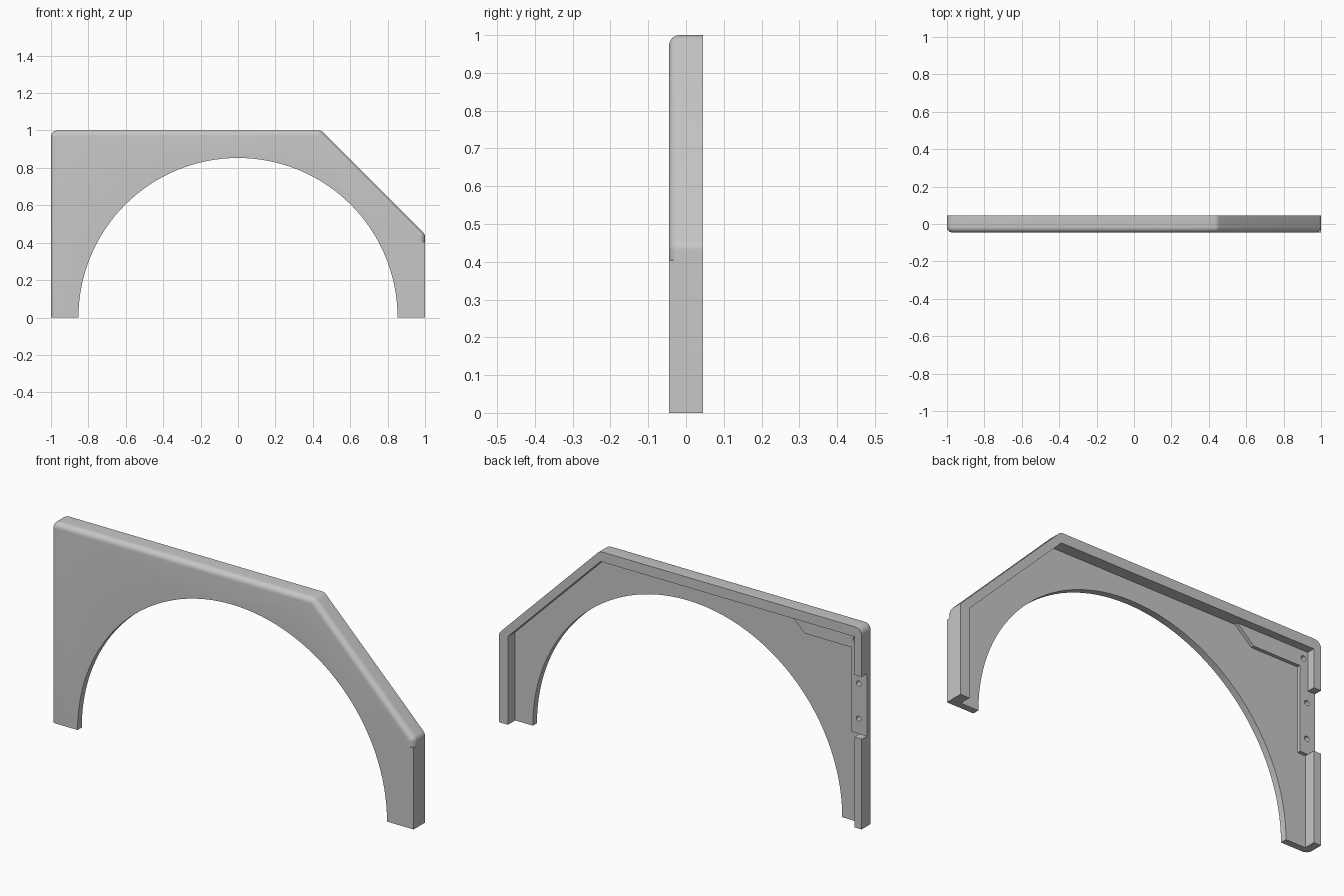
import bpy, bmesh, math
from mathutils import Vector

cube = bpy.data.objects.get("Cube")
if cube:
    bpy.data.objects.remove(cube, do_unlink=True)

FRONT, BACK = -0.045, 0.045
PLATE = -0.012      # back of the thin panel
LEDGE = 0.005       # back of the mounting bracket
ARCH = 0.853

grey = bpy.data.materials.new("grey_plastic")
grey.use_nodes = True
colour = (0.57, 0.57, 0.57, 1)
grey.diffuse_color = colour
grey.node_tree.nodes["Principled BSDF"].inputs["Base Color"].default_value = colour


def rounded(prev, corner, nxt, r, steps=5):
    """Points of a rounded corner between two straight edges."""
    c = Vector(corner)
    a, b = (Vector(prev) - c).normalized(), (Vector(nxt) - c).normalized()
    half = a.angle(b) / 2
    centre = c + (a + b).normalized() * (r / math.sin(half))
    start = (c + a * (r / math.tan(half)) - centre).normalized()
    end = (c + b * (r / math.tan(half)) - centre).normalized()
    return [centre + start.lerp(end, i / steps).normalized() * r for i in range(steps + 1)]


def make(name, bm):
    bmesh.ops.recalc_face_normals(bm, faces=bm.faces)
    mesh = bpy.data.meshes.new(name)
    bm.to_mesh(mesh)
    bm.free()
    mesh.materials.append(grey)
    ob = bpy.data.objects.new(name, mesh)
    bpy.context.collection.objects.link(ob)
    return ob


def prism(points, y0, y1):
    """Extrude an x-z outline from y0 to y1."""
    bm = bmesh.new()
    face = bm.faces.new([bm.verts.new((p[0], y0, p[1])) for p in points])
    out = bmesh.ops.extrude_face_region(bm, geom=[face])
    moved = [v for v in out["geom"] if isinstance(v, bmesh.types.BMVert)]
    bmesh.ops.translate(bm, verts=moved, vec=(0, y1 - y0, 0))
    # extruding removes the starting cap, so close it again if needed
    open_edges = [e for e in bm.edges if e.is_boundary]
    if open_edges:
        bmesh.ops.holes_fill(bm, edges=open_edges)
    return bm


def box(x0, x1, z0, z1, y0, y1):
    return prism([(x0, z0), (x1, z0), (x1, z1), (x0, z1)], y0, y1)


def combine(target, tool_bm, operation="DIFFERENCE"):
    tool = make("cutter", tool_bm)
    tool.hide_render = True
    mod = target.modifiers.new("cut", "BOOLEAN")
    mod.operation, mod.object, mod.solver = operation, tool, "EXACT"
    bpy.context.view_layer.objects.active = target
    bpy.ops.object.modifier_apply(modifier=mod.name)
    bpy.data.objects.remove(tool, do_unlink=True)


# Outer outline with rounded corners, closed by the arch
corners = [(-1, 0), (-1, 1), (0.445, 1), (1, 0.445), (1, 0)]
outline = [corners[0]]
for i in (1, 2, 3):
    outline += rounded(*corners[i - 1:i + 2], 0.035)
outline.append(corners[-1])
SEG = 64
outline += [(ARCH * math.cos(math.pi * i / SEG), ARCH * math.sin(math.pi * i / SEG))
            for i in range(SEG + 1)]

# Solid body with a rounded outer front edge
bm = prism(outline, FRONT, BACK)
rim_edges = [e for e in bm.edges
             if all(v.co.y < FRONT + 0.001 and math.hypot(v.co.x, v.co.z) > 0.9
                    for v in e.verts)]
bmesh.ops.bevel(bm, geom=rim_edges, offset=0.028, segments=6, profile=0.5,
                affect="EDGES", clamp_overlap=False)
panel = make("arch_panel", bm)

# Square front corner low on the left leg
combine(panel, box(0.96, 1, 0, 0.405, FRONT, PLATE), "UNION")

# Hollow back: shallow pocket inside the rim, deeper pocket around the bracket
L, R, T = -0.96, 0.95, 0.95
slope_top, slope_low = (0.44, T), (R, 0.44)
combine(panel, prism([(L, -0.1), (L, T), slope_top, slope_low, (R, -0.1)], LEDGE, 0.1))
bracket = [(L, 0.45), (-0.917, 0.45), (-0.917, 0.87), (-0.66, 0.87), (-0.57, T)]
combine(panel, prism([(L, -0.1)] + bracket + [slope_top, slope_low, (R, -0.1)], PLATE, 0.1))

# Notch through the right side rim
combine(panel, box(-1.1, -0.9, 0.45, 0.76, LEDGE, 0.1))

# Screw holes in the bracket
for x, z in ((-0.955, 0.70), (-0.955, 0.525), (-0.936, 0.912)):
    ring = [(x + 0.013 * math.cos(a * math.tau / 16), z + 0.013 * math.sin(a * math.tau / 16))
            for a in range(16)]
    combine(panel, prism(ring, -0.03, 0.03))

# Smooth rounded edges, keep the rest sharp
bpy.ops.object.select_all(action="DESELECT")
panel.select_set(True)
bpy.context.view_layer.objects.active = panel
bpy.ops.object.shade_smooth_by_angle(angle=math.radians(30))
